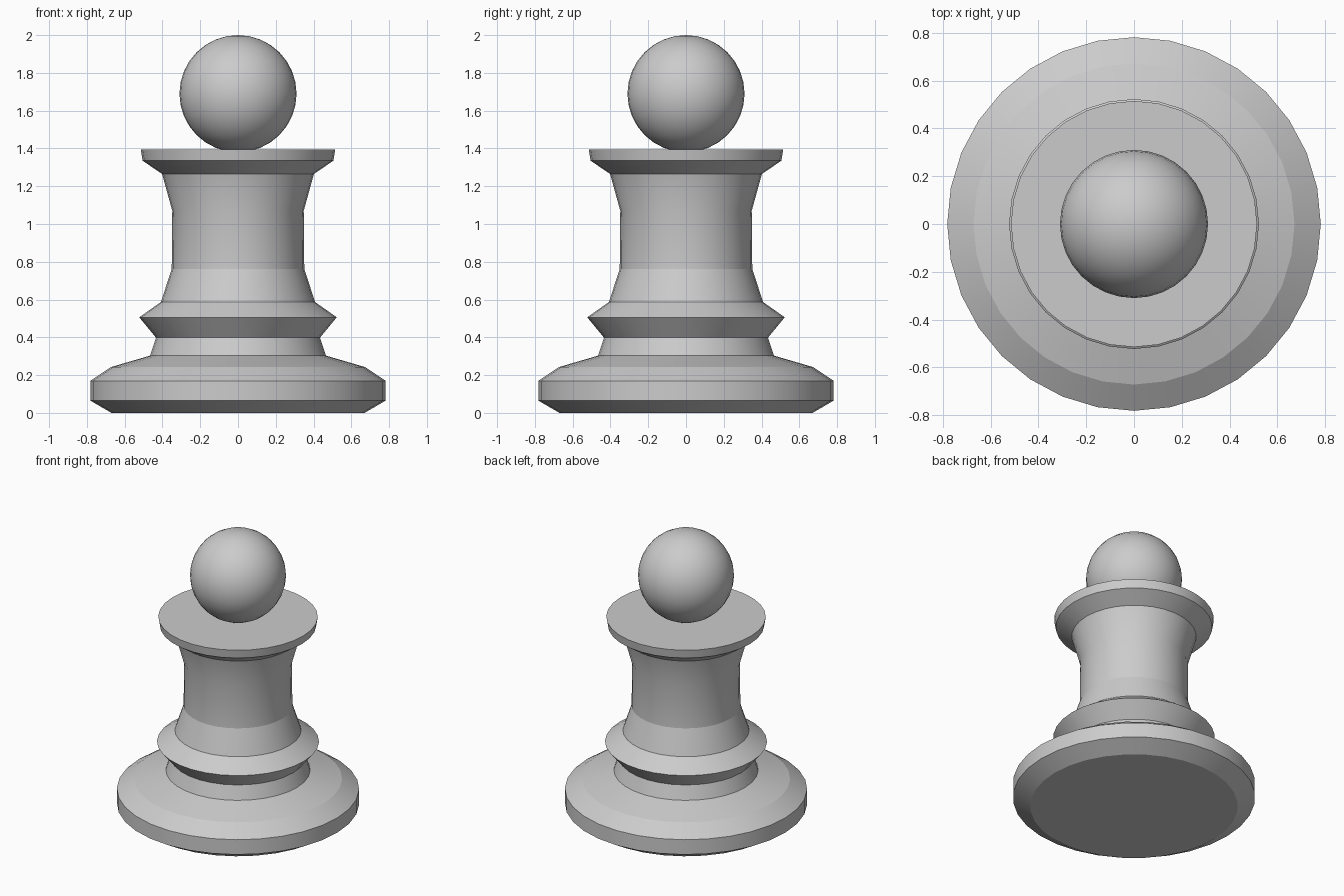
import bpy, bmesh, math

if "Cube" in bpy.data.objects:
    bpy.data.objects.remove(bpy.data.objects["Cube"])

SEGMENTS = 32


def shade(obj, angle):
    bpy.ops.object.select_all(action='DESELECT')
    obj.select_set(True)
    bpy.context.view_layer.objects.active = obj
    bpy.ops.object.shade_smooth_by_angle(angle=math.radians(angle))


def turned(name, profile):
    """Revolve an (r, z) profile round z and cap both ends."""
    bm = bmesh.new()
    rings = []
    for r, z in profile:
        rings.append([bm.verts.new((r * math.cos(a), r * math.sin(a), z))
                      for a in (math.tau * i / SEGMENTS for i in range(SEGMENTS))])
    for low, high in zip(rings, rings[1:]):
        for i in range(SEGMENTS):
            j = (i + 1) % SEGMENTS
            bm.faces.new((low[i], low[j], high[j], high[i]))
    bm.faces.new(rings[0][::-1])
    bm.faces.new(rings[-1])
    mesh = bpy.data.meshes.new(name)
    bm.to_mesh(mesh)
    bm.free()
    obj = bpy.data.objects.new(name, mesh)
    bpy.context.collection.objects.link(obj)
    return obj


# Turned body: base, neck ring, stem and collar
body = turned("turned_body", [
    (0.67, 0.0), (0.782, 0.065), (0.782, 0.17), (0.672, 0.243),
    (0.466, 0.303), (0.434, 0.398), (0.523, 0.506), (0.408, 0.587),
    (0.351, 0.762), (0.348, 1.07), (0.402, 1.265), (0.505, 1.335),
    (0.515, 1.395)])
shade(body, 16.5)

# Round head resting on the collar
bpy.ops.mesh.primitive_uv_sphere_add(segments=SEGMENTS, ring_count=16,
                                     radius=0.31, location=(0, 0, 1.69))
head = bpy.context.object
head.name = "round_head"
shade(head, 30)
